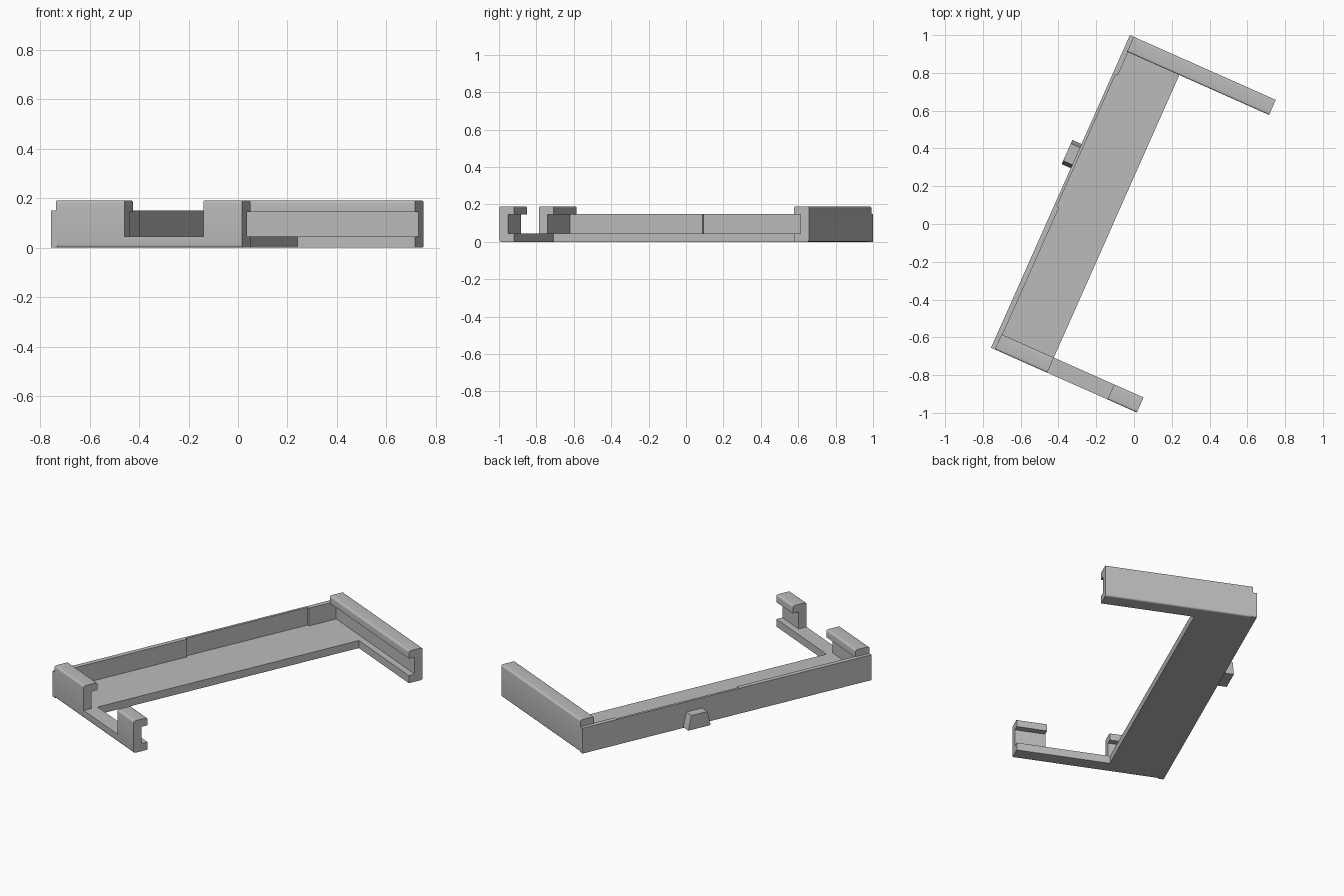
import bpy, bmesh, math
from mathutils import Matrix, Vector

if "Cube" in bpy.data.objects:
    bpy.data.objects.remove(bpy.data.objects["Cube"])

# Local frame: x runs along the arms, y along the back wall, then turned into place
PLACE = Matrix.Translation((-0.757, -0.655, 0)) @ Matrix.Rotation(math.radians(-23.95), 4, 'Z')
L, W, ARM = 1.811, 0.087, 0.845      # wall length, arm width, arm length
FLOOR, WALL, TOP = 0.045, 0.145, 0.19
PLATE = 0.325                        # plate depth

gray = bpy.data.materials.new("gray plastic")
gray.diffuse_color = (0.5, 0.5, 0.5, 1)
gray.use_nodes = True
gray.node_tree.nodes["Principled BSDF"].inputs["Base Color"].default_value = gray.diffuse_color


def prism(name, pts, direction):
    """Extrude a closed loop of 3D points along a direction."""
    bm = bmesh.new()
    face = bm.faces.new([bm.verts.new(p) for p in pts])
    ext = bmesh.ops.extrude_face_region(bm, geom=[face])
    verts = [g for g in ext["geom"] if isinstance(g, bmesh.types.BMVert)]
    bmesh.ops.translate(bm, verts=verts, vec=Vector(direction))
    bmesh.ops.recalc_face_normals(bm, faces=bm.faces)
    me = bpy.data.meshes.new(name)
    bm.to_mesh(me)
    bm.free()
    me.materials.append(gray)
    ob = bpy.data.objects.new(name, me)
    ob.matrix_world = PLACE
    bpy.context.collection.objects.link(ob)
    return ob


def rounded(corners):
    """Replace each (y, z, r) corner with a small arc where r > 0."""
    out = []
    for i, (y, z, r) in enumerate(corners):
        c = Vector((y, z))
        if r == 0:
            out.append(c)
            continue
        p, n = Vector(corners[i - 1][:2]), Vector(corners[(i + 1) % len(corners)][:2])
        a, b = c + (p - c).normalized() * r, c + (n - c).normalized() * r
        for k in range(5):
            t = k / 4
            out.append(a * (1 - t) ** 2 + c * 2 * t * (1 - t) + b * t * t)
    return out


R, WEB = 0.012, 0.05
CHANNEL = [(0, 0, R), (W, 0, 0), (W, FLOOR, 0), (WEB, FLOOR, 0),
           (WEB, WALL, 0), (W, WALL, 0), (W, TOP, R), (0, TOP, R)]
STRIP = [(0, 0, R), (W, 0, 0), (W, FLOOR, 0), (0, FLOOR, 0)]


def rail(name, profile, x0, x1, far=False):
    """Sweep an arm section along x; far rails are mirrored to the other end."""
    pts = [(x0, L - p.x if far else p.x, p.y) for p in rounded(profile)]
    return prism(name, pts, (x1 - x0, 0, 0))


# Base plate between the arms, and its ends under the arms
prism("base_plate", [(0, W, 0), (PLATE, W, 0), (PLATE, L - W, 0), (0, L - W, 0)],
      (0, 0, FLOOR))

# Back wall with a shallow recess on its inner face
T, THIN = 0.028, 0.015
prism("back_wall", [(0, 0, 0), (T, 0, 0), (T, 0.825, 0), (THIN, 0.825, 0), (THIN, 1.59, 0),
                    (T, 1.59, 0), (T, L, 0), (0, L, 0)], (0, 0, WALL + 0.005))

# Far arm: one continuous channel
rail("far_arm", CHANNEL, 0.022, ARM, far=True)

# Near arm: channel, open gap on a low strip, channel hook at the tip
rail("near_arm_channel", CHANNEL, 0.022, PLATE)
rail("near_arm_strip", STRIP, PLATE, 0.675)
rail("near_arm_hook", CHANNEL, 0.675, ARM)

# Tapered lug on the outside of the back wall
prism("back_lug", [(0, 1.04, 0.005), (0, 1.18, 0.005), (0, 1.16, 0.09), (0, 1.06, 0.09)],
      (-0.053, 0, 0))

# Smooth the rounded rail edges
for ob in bpy.context.scene.objects:
    ob.select_set(True)
    bpy.context.view_layer.objects.active = ob
bpy.ops.object.shade_smooth_by_angle(angle=math.radians(35))
